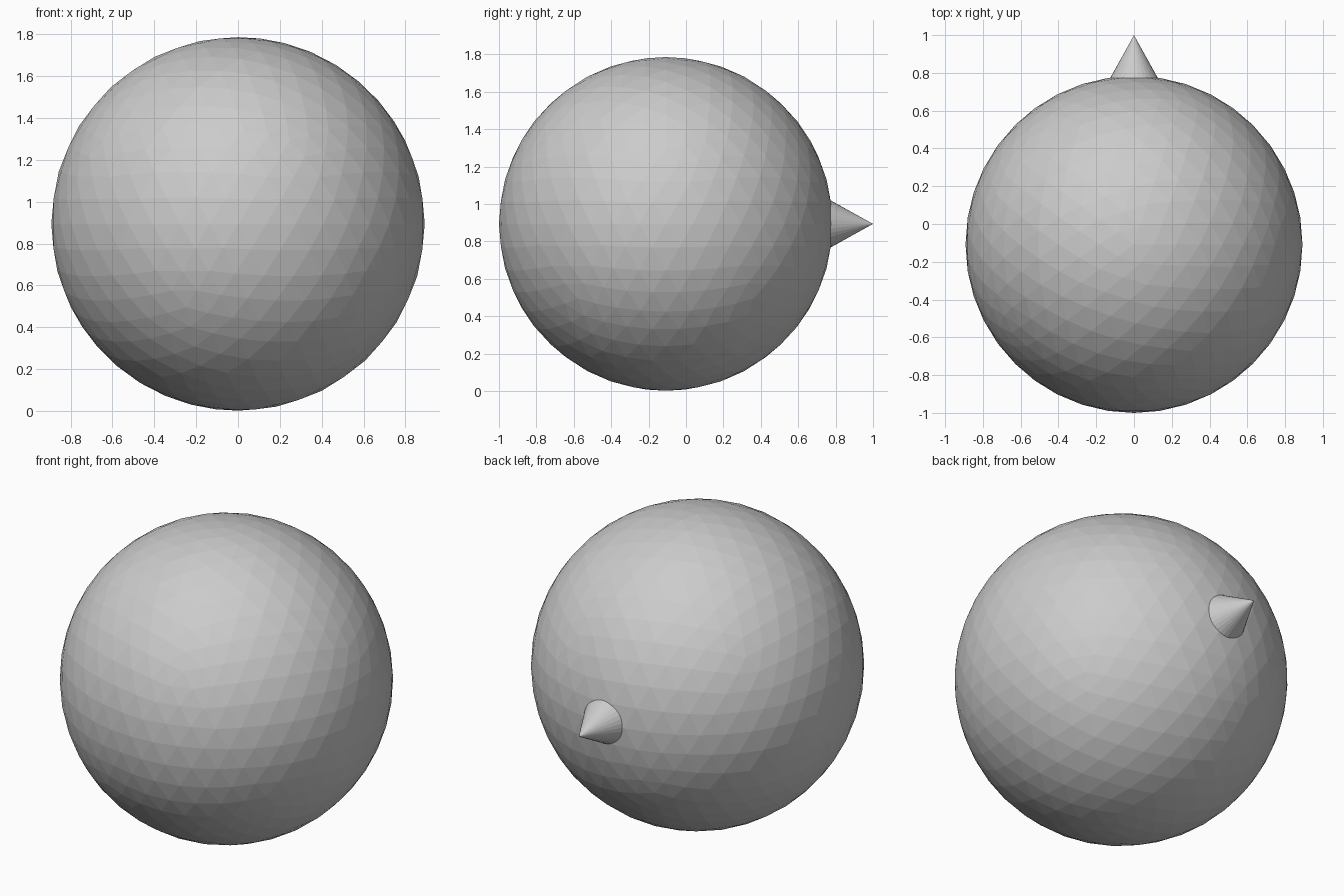
import bpy, math

if "Cube" in bpy.data.objects:
    bpy.data.objects.remove(bpy.data.objects["Cube"])

R = 0.892
CY, CZ = R - 1.0, 0.894

# Faceted ball
bpy.ops.mesh.primitive_ico_sphere_add(subdivisions=4, radius=R, location=(0, CY, CZ))
bpy.context.object.name = "ball"

# Small spike at the back, base sunk into the ball, tip at y = 1
base_y, slope = 0.74, 0.555
depth = 1.0 - base_y
bpy.ops.mesh.primitive_cone_add(vertices=32, radius1=depth * slope, radius2=0, depth=depth,
                                location=(0, base_y + depth / 2, CZ),
                                rotation=(-math.pi / 2, 0, 0))
bpy.context.object.name = "back_spike"
